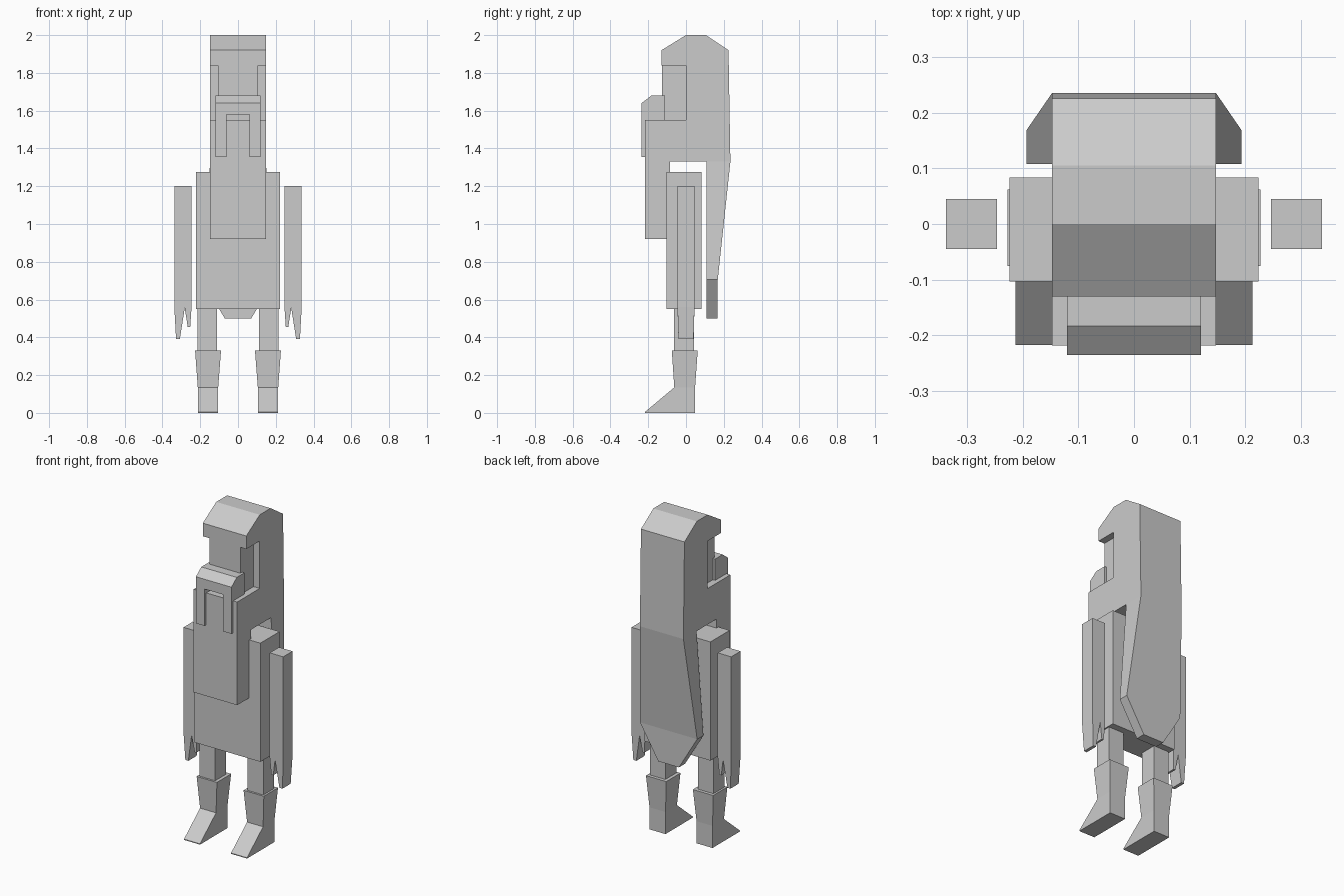
import bpy, bmesh
from mathutils import Vector

cube = bpy.data.objects.get("Cube")
if cube:
    bpy.data.objects.remove(cube, do_unlink=True)

grey = bpy.data.materials.new("plain grey")
grey.use_nodes = True
grey.diffuse_color = (0.6, 0.6, 0.6, 1)
grey.node_tree.nodes["Principled BSDF"].inputs["Base Color"].default_value = (0.6, 0.6, 0.6, 1)


def finish(name, bm):
    bmesh.ops.recalc_face_normals(bm, faces=bm.faces)
    mesh = bpy.data.meshes.new(name)
    bm.to_mesh(mesh)
    bm.free()
    mesh.materials.append(grey)
    obj = bpy.data.objects.new(name, mesh)
    bpy.context.collection.objects.link(obj)
    return obj


def loft(name, rings):
    """Skin a list of equal-length point rings and cap both ends."""
    bm = bmesh.new()
    loops = [[bm.verts.new(p) for p in ring] for ring in rings]
    n = len(loops[0])
    for a, b in zip(loops, loops[1:]):
        for i in range(n):
            j = (i + 1) % n
            bm.faces.new((a[i], a[j], b[j], b[i]))
    bm.faces.new(loops[0])
    bm.faces.new(loops[-1])
    return finish(name, bm)


def side_prism(name, x0, x1, profile):
    """Extrude a (y, z) outline across x."""
    return loft(name, [[Vector((x, y, z)) for y, z in profile] for x in (x0, x1)])


def rect(z, x0, x1, y0, y1):
    return [(x0, y0, z), (x1, y0, z), (x1, y1, z), (x0, y1, z)]


def box(name, x0, x1, y0, y1, z0, z1):
    return loft(name, [rect(z, x0, x1, y0, y1) for z in (z0, z1)])


# Hood of hair with brim, running into the beard
side_prism("hair_and_beard", -0.147, 0.147, [
    (-0.13, 1.84), (-0.13, 1.92), (0, 2), (0.105, 2), (0.225, 1.92),
    (0.235, 1.33), (-0.085, 1.33), (-0.085, 0.92), (-0.218, 0.92),
    (-0.218, 1.55), (0, 1.55), (0, 1.84)])

# Long hair down the back, flaring and then tapering
loft("back_hair", [rect(z, -w, w, 0.108, back) for z, w, back in (
    (1.33, 0.147, 0.235), (0.705, 0.193, 0.168), (0.5, 0.07, 0.168))])

# Face
box("face", -0.105, 0.105, -0.127, 0, 1.55, 1.84)

# Moustache with two hanging ends
side_prism("moustache", -0.12, 0.12, [
    (-0.11, 1.58), (-0.11, 1.68), (-0.183, 1.68), (-0.235, 1.64), (-0.235, 1.58)])

# Body
box("body", -0.223, 0.223, -0.103, 0.083, 0.55, 1.275)

# Outline of an arm ending in two pointed fingers
ARM = [(0.246, 1.2), (0.246, 0.56), (0.253, 0.455), (0.266, 0.455),
       (0.282, 0.555), (0.308, 0.39), (0.328, 0.39), (0.337, 0.56), (0.337, 1.2)]

for side, s in (("left", 1), ("right", -1)):
    box(side + "_moustache_end", s * 0.062, s * 0.12, -0.235, -0.11, 1.355, 1.58)

    # Arm, a little thinner at the fingertips
    loft(side + "_arm", [[(s * x, t * (0.045 if z > 0.5 else 0.04), z) for x, z in ARM]
                         for t in (-1, 1)])

    # Leg, flared boot cuff and wedge foot
    box(side + "_leg", s * 0.11, s * 0.215, -0.063, 0.042, 0.3, 0.56)
    loft(side + "_boot", [
        rect(0.33, s * 0.09, s * 0.227, -0.075, 0.062),
        rect(0.135, s * 0.105, s * 0.213, -0.062, 0.048)])
    side_prism(side + "_foot", s * 0.105, s * 0.213, [
        (-0.062, 0.135), (0.048, 0.135), (0.048, 0), (-0.217, 0), (-0.217, 0.005)])
